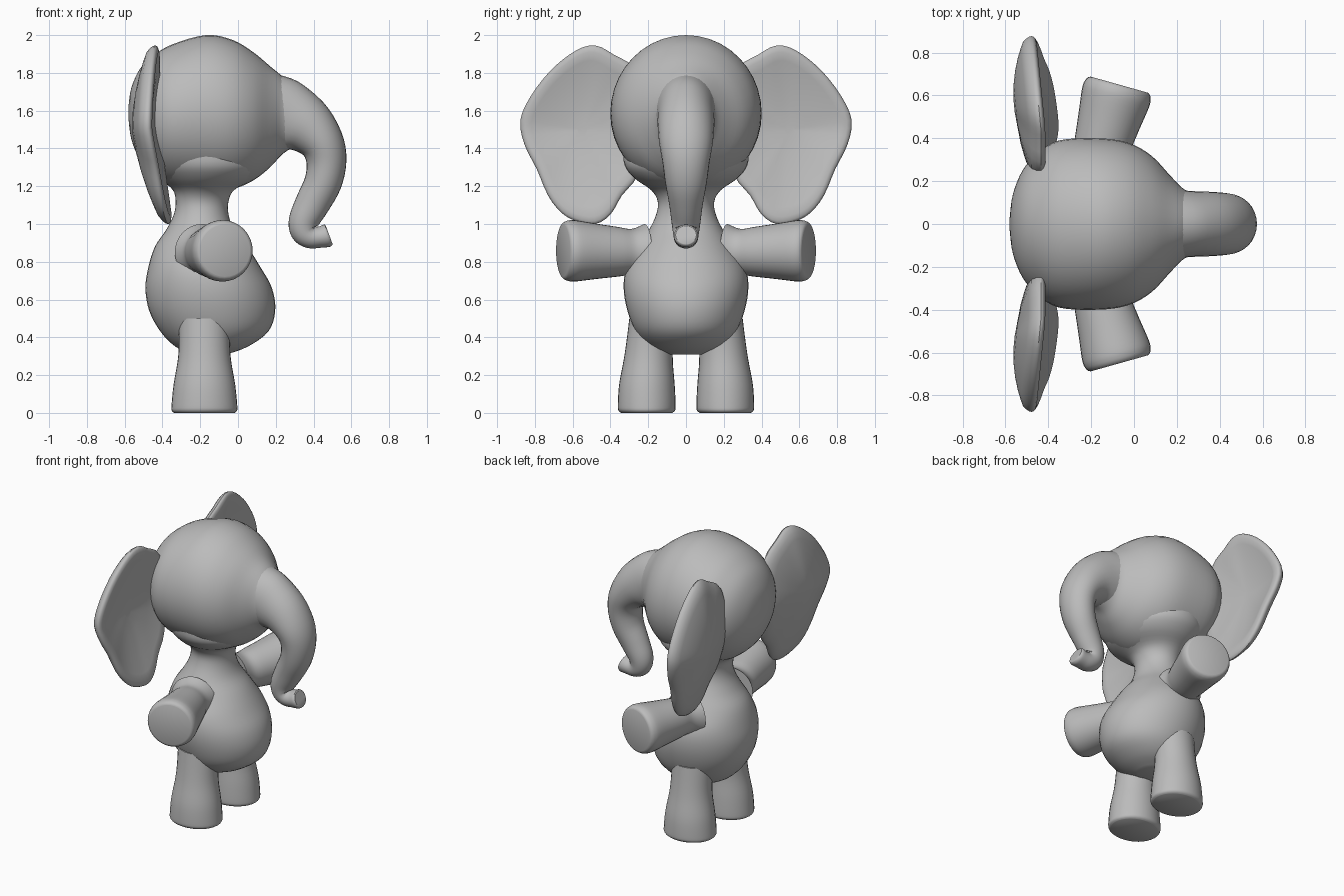
import bpy, bmesh, math
from mathutils import Vector

cube = bpy.data.objects.get("Cube")
if cube:
    bpy.data.objects.remove(cube, do_unlink=True)

grey = bpy.data.materials.new("plain_grey")
grey.use_nodes = True
grey.diffuse_color = (0.5, 0.5, 0.5, 1)
grey.node_tree.nodes["Principled BSDF"].inputs["Base Color"].default_value = (0.5, 0.5, 0.5, 1)

X, Y, Z = Vector((1, 0, 0)), Vector((0, 1, 0)), Vector((0, 0, 1))


def spline(rows, steps, closed=False):
    """Catmull-Rom curve through rows of any width."""
    pts = [Vector(r) for r in rows]
    n = len(pts)
    get = (lambda i: pts[i % n]) if closed else (lambda i: pts[max(0, min(n - 1, i))])
    out = []
    for i in range(n if closed else n - 1):
        a, b, c, d = (get(i + k) for k in (-1, 0, 1, 2))
        for s in range(steps):
            t = s / steps
            out.append(0.5 * (2 * b + (c - a) * t + (2 * a - 5 * b + 4 * c - d) * t ** 2
                              + (3 * b - a - 3 * c + d) * t ** 3))
    return out if closed else out + [pts[-1]]


def skin(bm, rings):
    """Bridge successive rings of vertices with quads."""
    for r0, r1 in zip(rings, rings[1:]):
        n = len(r0)
        for i in range(n):
            j = (i + 1) % n
            bm.faces.new((r0[i], r0[j], r1[j], r1[i]))


def finish(name, bm, mirrored):
    bmesh.ops.recalc_face_normals(bm, faces=bm.faces)
    mesh = bpy.data.meshes.new(name)
    bm.to_mesh(mesh)
    bm.free()
    mesh.materials.append(grey)
    ob = bpy.data.objects.new(name, mesh)
    bpy.context.collection.objects.link(ob)
    bpy.ops.object.select_all(action='DESELECT')
    ob.select_set(True)
    bpy.context.view_layer.objects.active = ob
    bpy.ops.object.shade_smooth_by_angle(angle=math.radians(40))
    if mirrored:
        mod = ob.modifiers.new("mirror", 'MIRROR')
        mod.use_axis = (False, True, False)
    return ob


def loft(name, rows, side=Y, axis=None, sides=32, steps=4, mirrored=False):
    """Loft ellipses; each row is x, y, z, radius across, radius along side."""
    path = spline(rows, steps)
    bm = bmesh.new()
    rings = []
    for i, p in enumerate(path):
        prev, nxt = path[max(i - 1, 0)], path[min(i + 1, len(path) - 1)]
        tangent = axis or (Vector(nxt[:3]) - Vector(prev[:3]))
        across = side.cross(tangent).normalized()
        ring = []
        for k in range(sides):
            a = math.tau * k / sides
            ring.append(bm.verts.new(Vector(p[:3]) + across * p[3] * math.cos(a)
                                     + side * p[4] * math.sin(a)))
        rings.append(ring)
    skin(bm, rings)
    bm.faces.new(rings[0])
    bm.faces.new(rings[-1])
    return finish(name, bm, mirrored)


# Pear-shaped body with a neck flaring into the head: z, back x, front x, half width
body = [(0.31, -0.24, -0.06, 0.09), (0.35, -0.33, 0.05, 0.19), (0.43, -0.41, 0.16, 0.265),
        (0.54, -0.47, 0.197, 0.31), (0.66, -0.49, 0.18, 0.33), (0.77, -0.475, 0.12, 0.315),
        (0.88, -0.44, 0.05, 0.25), (0.97, -0.38, -0.02, 0.195), (1.05, -0.34, -0.05, 0.158),
        (1.12, -0.33, -0.05, 0.15), (1.18, -0.345, -0.02, 0.185), (1.24, -0.41, 0.08, 0.27),
        (1.31, -0.46, 0.13, 0.325), (1.4, -0.46, 0.1, 0.33)]
loft("body", [((b + f) / 2, 0, z, (f - b) / 2, w) for z, b, f, w in body], axis=Z, sides=40)

# Head, lofted back to front: x, bottom z, top z, half width
head = [(-0.58, 1.56, 1.62, 0.03), (-0.565, 1.45, 1.72, 0.14), (-0.52, 1.34, 1.82, 0.25),
        (-0.45, 1.26, 1.89, 0.33), (-0.35, 1.2, 1.95, 0.39), (-0.17, 1.175, 2.0, 0.4),
        (-0.03, 1.185, 1.975, 0.38), (0.08, 1.23, 1.91, 0.32), (0.17, 1.3, 1.835, 0.225),
        (0.23, 1.365, 1.785, 0.165), (0.28, 1.4, 1.73, 0.14)]
loft("head", [(x, 0, (b + t) / 2, (t - b) / 2, w) for x, b, t, w in head], axis=X, sides=40)

# Curling trunk with a blunt tip: x, z, thickness radius, half width
trunk = [(0.15, 1.6, 0.2, 0.17), (0.25, 1.572, 0.195, 0.155), (0.36, 1.52, 0.155, 0.15),
         (0.442, 1.43, 0.12, 0.142), (0.468, 1.33, 0.106, 0.125), (0.45, 1.22, 0.099, 0.11),
         (0.395, 1.11, 0.092, 0.09), (0.35, 1.02, 0.081, 0.078), (0.352, 0.962, 0.074, 0.07),
         (0.385, 0.932, 0.062, 0.065), (0.43, 0.93, 0.056, 0.063), (0.47, 0.938, 0.061, 0.064),
         (0.483, 0.942, 0.052, 0.055)]
loft("trunk", [(x, 0, z, r, w) for x, z, r, w in trunk], sides=28)

# Stubby arms, widening to flat ends: distance out, radius
reach = Vector((0.27, 0.96, 0)).normalized()
shoulder = Vector((-0.19, 0.22, 0.85))
arms = [(0, 0.15), (0.07, 0.123), (0.15, 0.132), (0.27, 0.147), (0.38, 0.162),
        (0.42, 0.16), (0.44, 0.15), (0.447, 0.138)]
loft("arms", [(*(shoulder + reach * d + Z * d * 0.02), r, r) for d, r in arms],
     side=Z, axis=reach, mirrored=True)

# Legs with flat soles: z, centre y, half depth, half width
legs = [(0, 0.208, 0.16, 0.135), (0.012, 0.208, 0.173, 0.149), (0.04, 0.208, 0.174, 0.153),
        (0.15, 0.207, 0.163, 0.147), (0.28, 0.2, 0.141, 0.13), (0.38, 0.19, 0.135, 0.125),
        (0.5, 0.17, 0.14, 0.13)]
loft("legs", [(-0.178, y, z, d, w) for z, y, d, w in legs], axis=Z, mirrored=True)

# Cupped ears: an outline (y, z) shrunk to its middle, with a convex back
outline = spline([(0.25, 1.8), (0.38, 1.895), (0.48, 1.945), (0.58, 1.92), (0.71, 1.82),
                  (0.82, 1.68), (0.877, 1.55), (0.855, 1.42), (0.79, 1.29), (0.73, 1.15),
                  (0.66, 1.06), (0.58, 1.015), (0.48, 1.0), (0.4, 1.05), (0.34, 1.15),
                  (0.25, 1.27), (0.2, 1.53)], 3, closed=True)
middle = Vector((0.55, 1.5))


def ear_point(p, scale, back):
    y, z = middle + (p - middle) * scale
    rim = -0.435 - 0.1 * max(0, y - 0.45) + 0.14 * max(0, 1.5 - z)
    dome = 1 - scale ** 2
    edge = 0.03 * min(1, math.sqrt(dome) * 2.5)
    x = rim - edge - 0.085 * dome if back else rim + edge - 0.055 * dome
    return (x, y, z)


bm = bmesh.new()
scales = (0.08, 0.3, 0.5, 0.68, 0.82, 0.92, 0.97, 0.99)
layers = [(s, False) for s in scales] + [(1, False)] + [(s, True) for s in reversed(scales)]
rings = [[bm.verts.new(ear_point(p, s, back)) for p in outline] for s, back in layers]
skin(bm, rings)
bm.faces.new(rings[0])
bm.faces.new(rings[-1])
finish("ears", bm, True)
